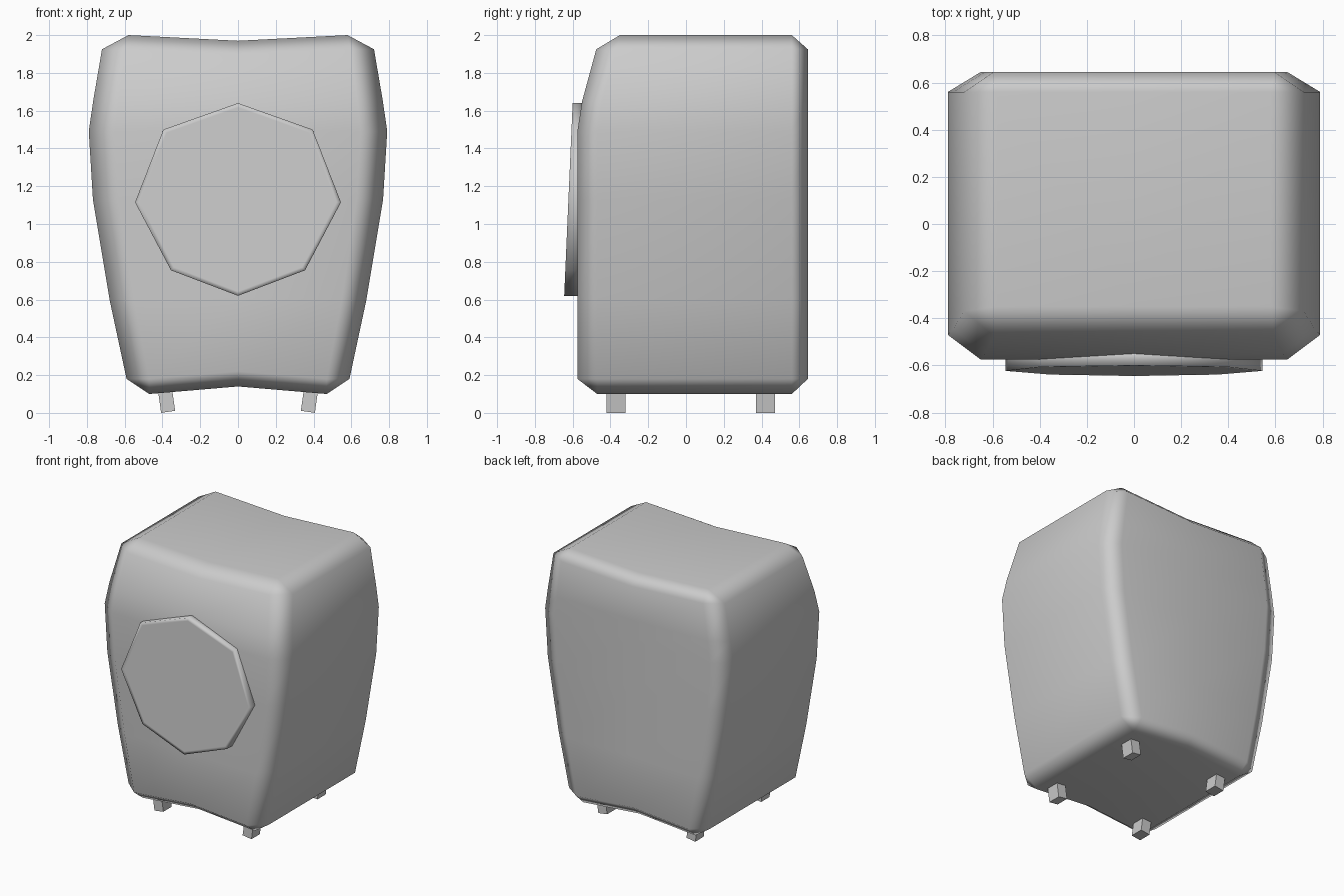
import bpy, bmesh
from math import radians

if "Cube" in bpy.data.objects:
    bpy.data.objects.remove(bpy.data.objects["Cube"])

def finish(bm, name, smooth):
    bmesh.ops.remove_doubles(bm, verts=bm.verts, dist=0.0005)
    bmesh.ops.recalc_face_normals(bm, faces=bm.faces)
    me = bpy.data.meshes.new(name)
    bm.to_mesh(me)
    bm.free()
    for p in me.polygons:
        p.use_smooth = smooth
    ob = bpy.data.objects.new(name, me)
    bpy.context.collection.objects.link(ob)
    return ob

def bridge(bm, a, b):
    n = len(a)
    for i in range(n):
        bm.faces.new((a[i], a[(i + 1) % n], b[(i + 1) % n], b[i]))

# Body: chamfered cross-sections lofted upwards
# z, half width, corner cut x, front y, front cut, back y, back cut, z shift at centre
rows = [
    (0.10, 0.47, 0, -0.47, 0, 0.56, 0, 0.04),
    (0.18, 0.59, 0.12, -0.575, 0.105, 0.645, 0.085, 0.04),
    (0.60, 0.68, 0.13, -0.575, 0.105, 0.645, 0.085, 0.01),
    (1.13, 0.768, 0.14, -0.575, 0.105, 0.645, 0.085, 0),
    (1.49, 0.79, 0.14, -0.575, 0.105, 0.645, 0.085, 0),
    (1.65, 0.767, 0.135, -0.55, 0.105, 0.645, 0.085, -0.01),
    (1.925, 0.72, 0.125, -0.475, 0.105, 0.645, 0.085, -0.03),
    (2.00, 0.58, 0, -0.35, 0, 0.56, 0, -0.03),
]
bm = bmesh.new()
rings = []
for z, w, cx, yf, cf, yb, cb, dz in rows:
    half = [(w - cx, yf), (w, yf + cf), (w, yb - cb), (w - cx, yb)]
    pts = [(0, yf, z + dz)] + [(x, y, z) for x, y in half]
    pts += [(0, yb, z + dz)] + [(-x, y, z) for x, y in reversed(half)]
    rings.append([bm.verts.new(p) for p in pts])
for a, b in zip(rings, rings[1:]):
    bridge(bm, a, b)
for r in (rings[0], rings[-1]):
    bm.faces.new((r[0], r[1], r[4], r[5]))
    bm.faces.new((r[0], r[5], r[6], r[9]))
bmesh.ops.dissolve_degenerate(bm, edges=bm.edges, dist=0.0005)
body = finish(bm, "body", True)
body.modifiers.new("weighted_normals", "WEIGHTED_NORMAL")

# Front disc: eight-sided plate with a leaning face and a narrow rim
right = [(0, 1.64), (0.395, 1.5), (0.545, 1.115), (0.355, 0.755), (0, 0.62)]
outline = right + [(-x, z) for x, z in right[-2:0:-1]]
face_y = lambda z: -0.60 - 0.044 * (1.64 - z)
bm = bmesh.new()
back = [bm.verts.new((x, -0.53, z)) for x, z in outline]
rim = [bm.verts.new((x, face_y(z), z)) for x, z in outline]
inner = []
for x, z in outline:
    x, z = x * 0.955, 1.125 + (z - 1.125) * 0.955
    inner.append(bm.verts.new((x, face_y(z), z)))
bridge(bm, back, rim)
bridge(bm, rim, inner)
bm.faces.new(inner)
bm.faces.new(back)
finish(bm, "front_disc", True)

# Four splayed feet
for sx, side in ((-1, "left"), (1, "right")):
    for y, end in ((-0.37, "front"), (0.42, "back")):
        bm = bmesh.new()
        bmesh.ops.create_cube(bm, size=1)
        bmesh.ops.scale(bm, verts=bm.verts, vec=(0.075, 0.10, 0.13))
        foot = finish(bm, f"{end}_{side}_foot", False)
        foot.location = (sx * 0.379, y, 0.07)
        foot.rotation_euler.y = radians(8) * sx
